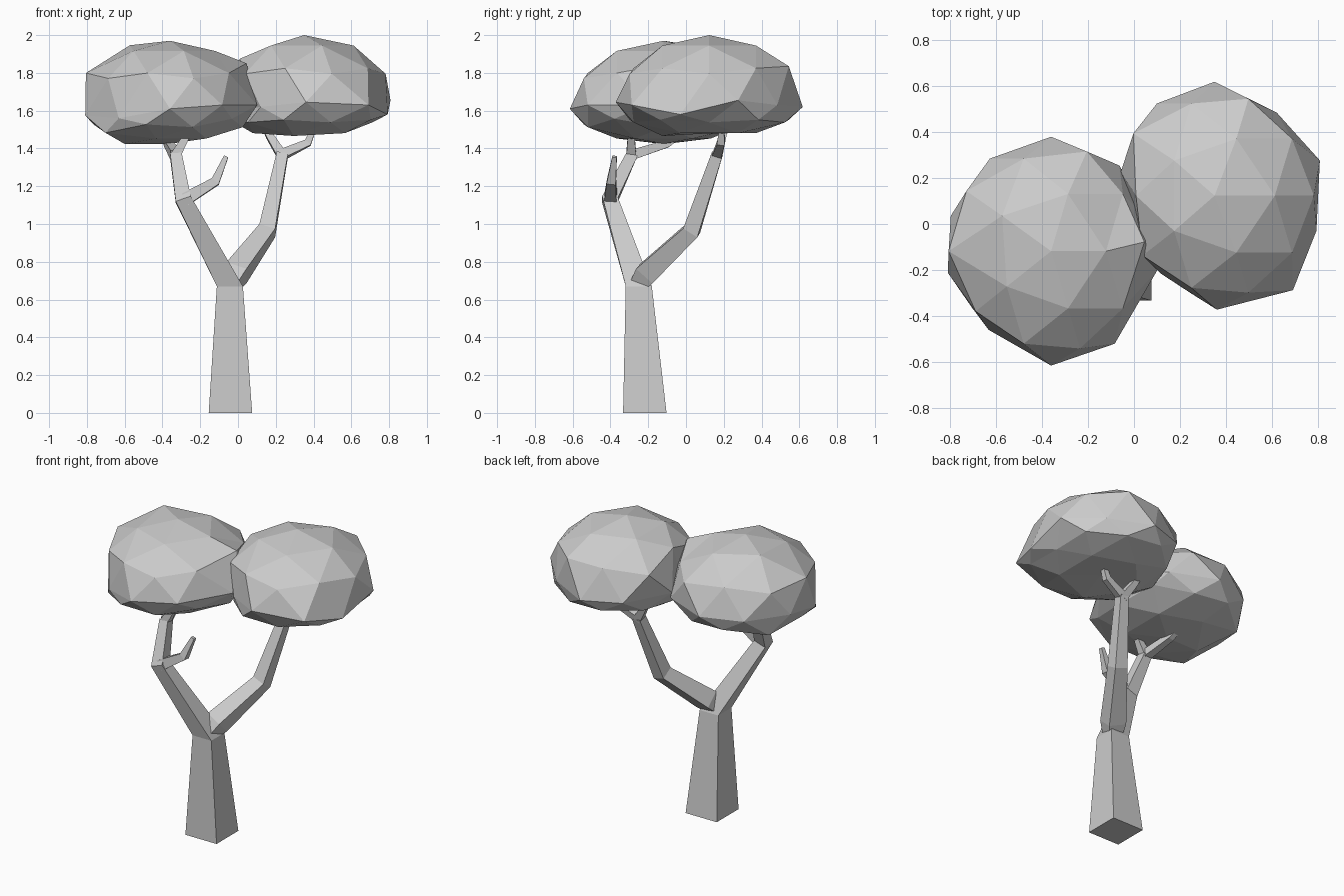
import bpy, bmesh
from mathutils import Vector


def add_object(name, bm):
    bmesh.ops.recalc_face_normals(bm, faces=bm.faces)
    mesh = bpy.data.meshes.new(name)
    bm.to_mesh(mesh)
    bm.free()
    obj = bpy.data.objects.new(name, mesh)
    bpy.context.collection.objects.link(obj)


def limb(name, path, level=()):
    """Four-sided tapered limb; path holds (x, y, z, half width)."""
    bm = bmesh.new()
    pts = [Vector(p[:3]) for p in path]
    rings = []
    for i, p in enumerate(pts):
        t = Vector()
        if i > 0:
            t += (p - pts[i - 1]).normalized()
        if i < len(pts) - 1:
            t += (pts[i + 1] - p).normalized()
        if i in level:
            t = Vector((0, 0, 1))
        t.normalize()
        u = Vector((1, 0, 0))
        u = (u - t * u.dot(t)).normalized()
        v = t.cross(u)
        h = path[i][3]
        rings.append([bm.verts.new(p + u * a * h + v * b * h)
                      for a, b in ((-1, -1), (1, -1), (1, 1), (-1, 1))])
    for lo, hi in zip(rings, rings[1:]):
        for k in range(4):
            n = (k + 1) % 4
            bm.faces.new((lo[k], lo[n], hi[n], hi[k]))
    bm.faces.new(rings[0][::-1])
    bm.faces.new(rings[-1])
    add_object(name, bm)


def crown(name, centre, radii, up, down, pushes):
    """Faceted ball, flatter underneath, with a few corners pushed."""
    bm = bmesh.new()
    bmesh.ops.create_icosphere(bm, subdivisions=2, radius=1)
    bm.verts.ensure_lookup_table()
    unit = [v.co.normalized() for v in bm.verts]
    for v, d in zip(bm.verts, unit):
        v.co = Vector(centre) + Vector((d.x * radii[0], d.y * radii[1],
                                        d.z * (up if d.z > 0 else down)))
    for direction, offset in pushes:
        aim = Vector(direction).normalized()
        i = max(range(len(unit)), key=lambda k: unit[k].dot(aim))
        bm.verts[i].co += Vector(offset)
    add_object(name, bm)


# Trunk running into the left branch, and the right branch
limb("trunk_and_left_branch", [(-.04, -.218, 0, .115), (-.043, -.25, .67, .069),
                               (-.29, -.403, 1.13, .042),
                               (-.33, -.285, 1.37, .03)], (0, 1))
limb("right_branch", [(-.035, -.245, .69, .045), (-.008, -.205, .742, .058),
                      (.155, .03, .965, .044), (.235, .165, 1.37, .03)])

# Twigs
limb("side_twig", [(-.28, -.40, 1.13, .034), (-.12, -.395, 1.225, .024),
                   (-.063, -.378, 1.357, .012)])
limb("left_twig_front", [(-.335, -.29, 1.355, .027), (-.265, -.29, 1.48, .017),
                         (-.25, -.29, 1.56, .012)])
limb("left_twig_back", [(-.33, -.29, 1.365, .027), (-.37, -.10, 1.425, .02),
                        (-.41, .03, 1.52, .012)])
limb("right_twig_inner", [(.237, .165, 1.355, .026), (.165, .195, 1.47, .019),
                          (.12, .23, 1.57, .012)])
limb("right_twig_outer", [(.23, .165, 1.365, .026), (.37, .185, 1.43, .02),
                          (.41, .19, 1.53, .012)])

# Leaf crowns
crown("left_crown", (-.36, -.118, 1.61), (.453, .497), .36, .185, [
    ((.894, 0, .447), (0, .04, .08)),
    ((-.851, 0, .526), (-.06, 0, 0)),
    ((-.425, .309, .85), (-.02, 0, .03)),
    ((.276, .85, .447), (.03, .01, 0)),
    ((.588, .809, 0), (.03, -.03, 0)),
    ((.72, .52, -.447), (0, 0, .03)),
    ((.72, -.52, -.447), (0, 0, .03)),
    ((-.688, .5, -.526), (-.03, 0, -.03)),
    ((-.688, -.5, -.526), (-.03, 0, -.03)),
    ((-.526, 0, -.85), (0, 0, -.03)),
    ((-.724, .526, .447), (-.04, 0, 0)),
    ((-.95, .309, 0), (-.005, 0, 0)),
    ((-.95, -.309, 0), (-.018, .06, -.035)),
    ((-.588, -.809, 0), (-.005, .06, -.05)),
    ((.588, -.809, 0), (.01, 0, .02)),
    ((.95, -.309, 0), (.03, .07, .02)),
    ((.95, .309, 0), (.02, -.05, .06)),
])
crown("right_crown", (.37, .123, 1.63), (.46, .495), .37, .175, [
    ((.276, .85, .447), (0, 0, .04)),
    ((-.724, .526, .447), (-.04, .01, 0)),
    ((0, 1, 0), (-.02, 0, -.01)),
    ((0, -1, 0), (-.01, 0, .015)),
    ((-.588, -.809, 0), (.02, .06, -.01)),
    ((-.95, -.309, 0), (.06, .08, -.03)),
    ((-.95, .309, 0), (.01, -.05, 0)),
    ((.588, .809, 0), (-.02, -.04, 0)),
    ((.588, -.809, 0), (.05, -.01, 0)),
    ((.95, -.309, 0), (-.015, 0, -.05)),
    ((.95, .309, 0), (0, 0, .025)),
    ((-.851, 0, .526), (.03, 0, .05)),
    ((.851, 0, -.526), (-.05, 0, 0)),
    ((-.526, 0, -.85), (-.05, 0, 0)),
    ((-.162, -.5, -.85), (0, 0, -.015)),
    ((0, 0, -1), (0, 0, .025)),
    ((0, 0, 1), (-.02, 0, 0)),
])
